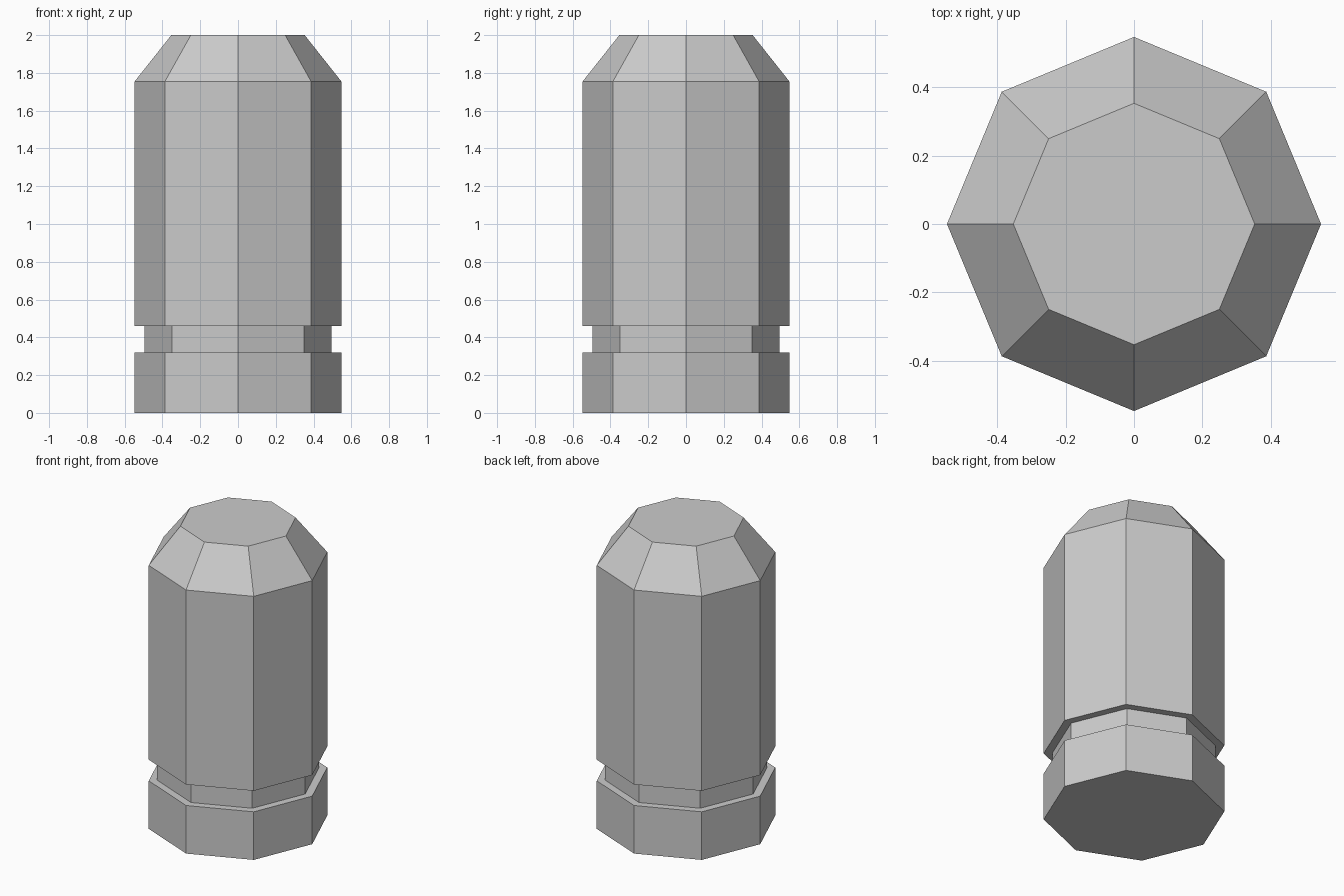
import bpy
import bmesh
from math import cos, sin, tau

cube = bpy.data.objects.get("Cube")
if cube:
    bpy.data.objects.remove(cube, do_unlink=True)

SIDES = 8
BODY_R, GROOVE_R, TIP_R = 0.547, 0.495, 0.353

# Plain grey for the whole body
grey = bpy.data.materials.new("plain_grey")
grey.use_nodes = True
colour = (0.6, 0.6, 0.6, 1)
grey.diffuse_color = colour
grey.node_tree.nodes["Principled BSDF"].inputs["Base Color"].default_value = colour


def lathe(name, profile, material):
    """Flat-faced solid from (radius, height) rings, capped at both ends."""
    bm = bmesh.new()
    rings = [[bm.verts.new((r * cos(tau * i / SIDES), r * sin(tau * i / SIDES), z))
              for i in range(SIDES)] for r, z in profile]
    for low, high in zip(rings, rings[1:]):
        for i in range(SIDES):
            j = (i + 1) % SIDES
            bm.faces.new((low[i], low[j], high[j], high[i]))
    bm.faces.new(rings[0][::-1])
    bm.faces.new(rings[-1])
    mesh = bpy.data.meshes.new(name)
    bm.to_mesh(mesh)
    bm.free()
    mesh.materials.append(material)
    obj = bpy.data.objects.new(name, mesh)
    bpy.context.collection.objects.link(obj)
    return obj


# Base rim, recessed groove, straight body and chamfered tip in one shell
lathe("grooved_casing", [
    (BODY_R, 0), (BODY_R, 0.32),
    (GROOVE_R, 0.32), (GROOVE_R, 0.46),
    (BODY_R, 0.46), (BODY_R, 1.755),
    (TIP_R, 2),
], grey)
